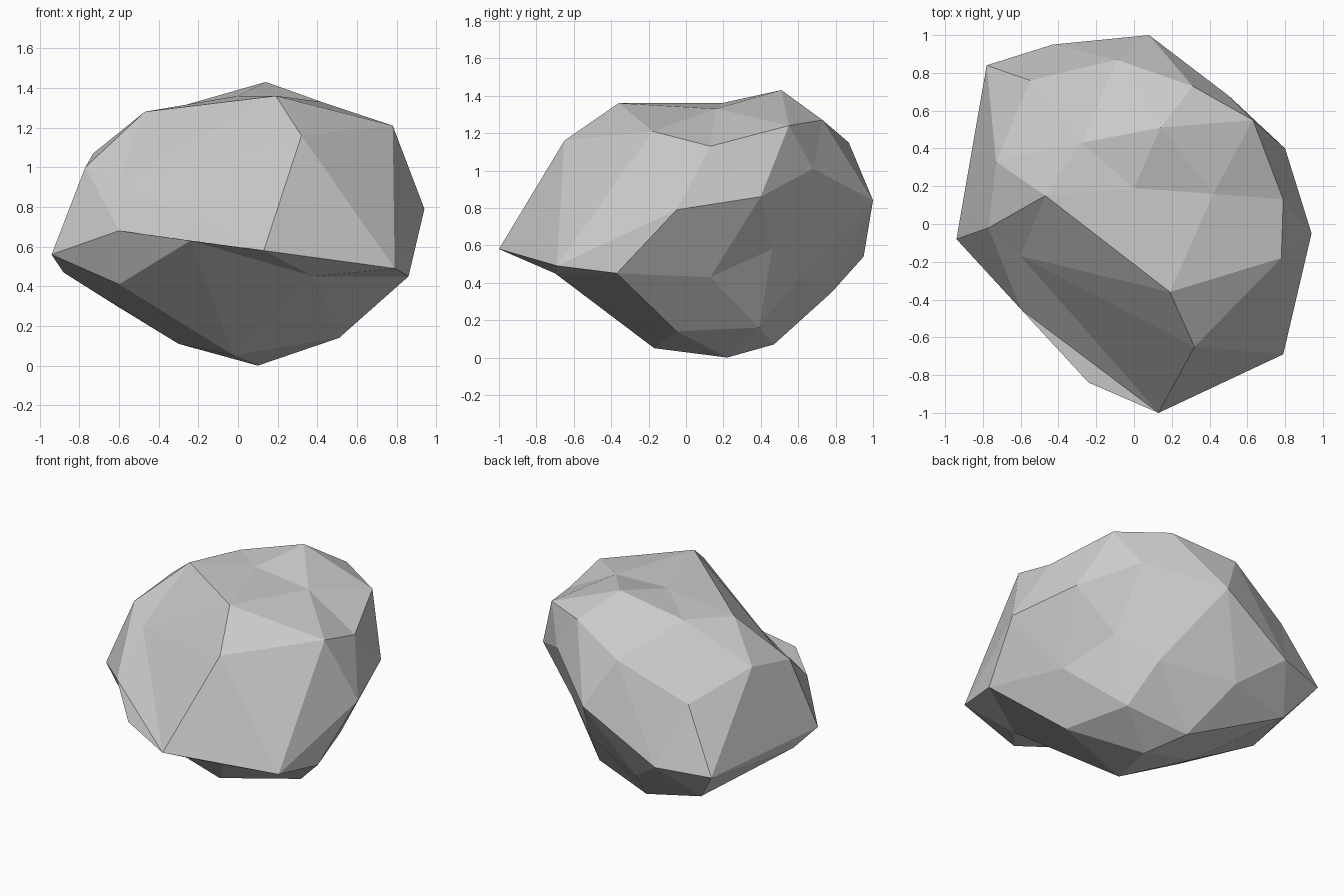
import bpy
import bmesh
import math

# Remove the default object only
default_object = bpy.data.objects.get("Cube")
if default_object is not None:
    bpy.data.objects.remove(default_object, do_unlink=True)


def make_material(name, colour):
    """Plain flat material, the same in the viewport and in a render."""
    material = bpy.data.materials.new(name)
    material.use_nodes = True
    material.diffuse_color = colour
    shader = next(node for node in material.node_tree.nodes
                  if node.type == "BSDF_PRINCIPLED")
    shader.inputs["Base Color"].default_value = colour
    shader.inputs["Roughness"].default_value = 1
    return material


# Chiselled outline of the boulder, level by level from the ground up;
# each level runs anticlockwise from the front left corner
underside_tip = [(.1, .22, 0)]
underside = [(.51, -.05, .14), (.38, .39, .16), (-.03, .47, .07),
             (-.3, .2, .11), (-.02, -.17, .05)]
lower_belt = [(.86, -.37, .45), (.68, .13, .43), (.54, .46, .58),
              (.3, .6, .42), (-.17, .78, .35), (-.61, .71, .3),
              (-.88, .1, .47), (-.6, -.3, .41), (-.24, -.84, .63),
              (.38, -.7, .45)]
middle_belt = [(.94, -.05, .79), (.8, .4, .86), (.5, .68, 1.01),
               (.08, 1, .84), (-.43, .95, .54), (-.78, .84, .52),
               (-.94, -.08, .56), (-.6, -.45, .68), (.13, -1, .58),
               (.79, -.69, .49)]
upper_belt = [(.78, -.18, 1.21), (.79, .13, 1.13), (.63, .55, 1.24),
              (.31, .73, 1.27), (-.09, .87, 1.15), (-.55, .76, .93),
              (-.73, .33, 1.07), (-.77, -.02, 1), (-.6, -.17, .93),
              (.32, -.65, 1.16)]
crown = [(.42, .16, 1.33), (.14, .51, 1.43), (-.28, .43, 1.31),
         (-.47, .15, 1.28), (.19, -.36, 1.36)]
crown_tip = [(0, .19, 1.36)]
levels = (underside_tip, underside, lower_belt, middle_belt,
          upper_belt, crown, crown_tip)
level_tops = (-.95, -.7, -.2, .2, .7, .95)


def sphere_order(vert):
    """Sort key: level on the sphere, then angle around it."""
    level = sum(vert.co.z > top for top in level_tops)
    angle = math.degrees(math.atan2(vert.co.y, vert.co.x))
    return level, (angle + 40) % 360


# Start from an even sphere of triangles and push each corner into place
mesh_builder = bmesh.new()
bmesh.ops.create_icosphere(mesh_builder, subdivisions=2, radius=1)
ordered_verts = sorted(mesh_builder.verts, key=sphere_order)
corners = [corner for level in levels for corner in level]
for vert, corner in zip(ordered_verts, corners):
    vert.co = corner
bmesh.ops.recalc_face_normals(mesh_builder, faces=mesh_builder.faces[:])
for face in mesh_builder.faces:
    face.smooth = False

# Finished boulder with flat facets
boulder_mesh = bpy.data.meshes.new("boulder")
mesh_builder.to_mesh(boulder_mesh)
mesh_builder.free()
boulder_mesh.materials.append(make_material("stone grey", (.6, .6, .6, 1)))
boulder = bpy.data.objects.new("boulder", boulder_mesh)
bpy.context.collection.objects.link(boulder)
